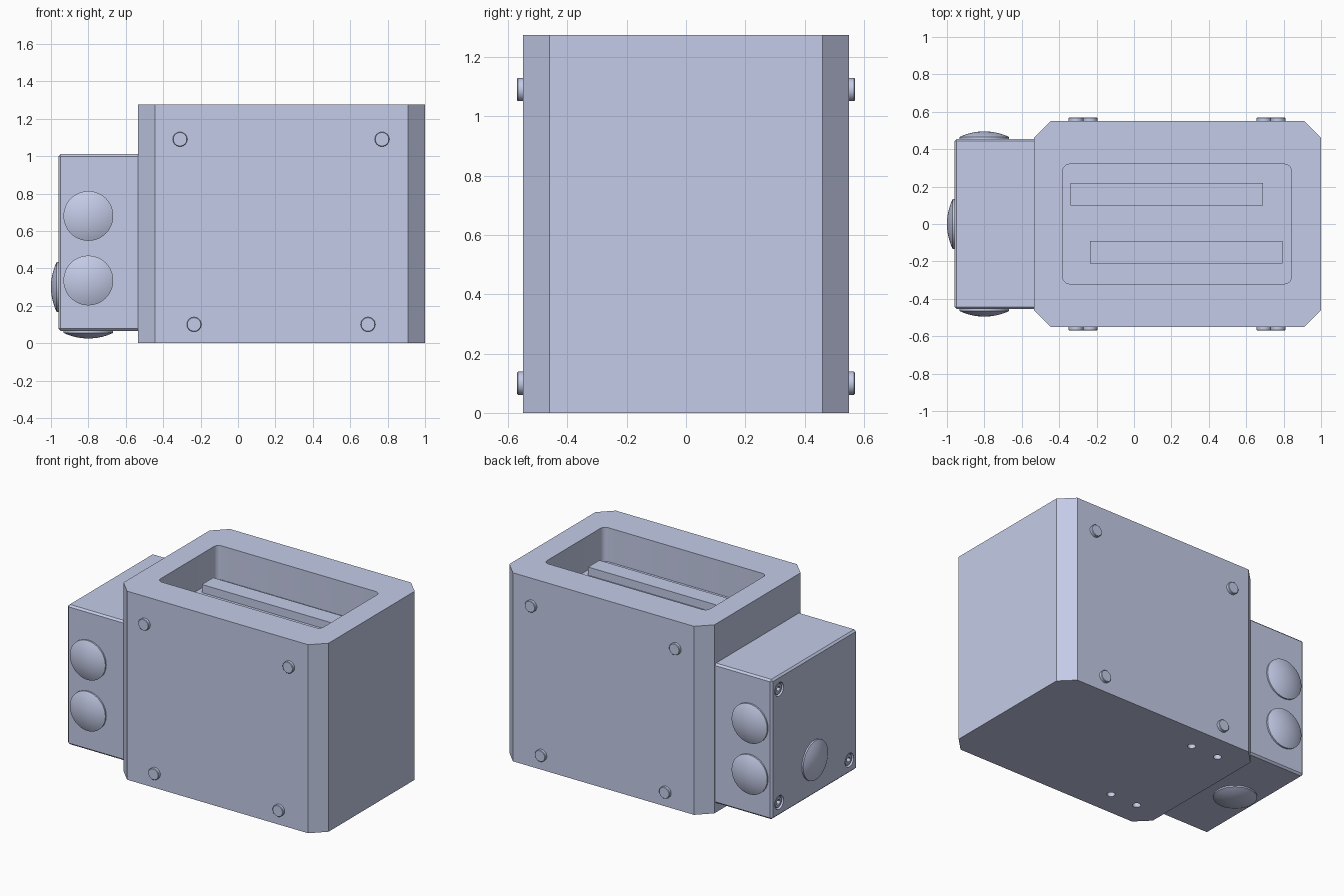
import bpy, bmesh, math
from mathutils import Vector, Matrix

cube = bpy.data.objects.get("Cube")
if cube:
    bpy.data.objects.remove(cube, do_unlink=True)

COLOUR = (0.59, 0.64, 0.855, 1)
metal = bpy.data.materials.new("pale_blue_grey")
metal.use_nodes = True
metal.diffuse_color = COLOUR
metal.node_tree.nodes["Principled BSDF"].inputs["Base Color"].default_value = COLOUR


def finish(bm, name):
    bmesh.ops.recalc_face_normals(bm, faces=bm.faces)
    mesh = bpy.data.meshes.new(name)
    bm.to_mesh(mesh)
    bm.free()
    mesh.materials.append(metal)
    obj = bpy.data.objects.new(name, mesh)
    bpy.context.collection.objects.link(obj)
    return obj


def box(name, lo, hi, bevel=0, segments=1, upright_only=False):
    lo, hi = Vector(lo), Vector(hi)
    bm = bmesh.new()
    size = Matrix.Diagonal((hi - lo).to_4d())
    bmesh.ops.create_cube(bm, size=1, matrix=Matrix.Translation((lo + hi) / 2) @ size)
    if bevel:
        edges = [e for e in bm.edges if not upright_only
                 or abs(e.verts[0].co.z - e.verts[1].co.z) > 0.01]
        bmesh.ops.bevel(bm, geom=edges, offset=bevel, segments=segments,
                        profile=0.5, affect='EDGES')
    return finish(bm, name)


def lathe(name, profile, place, direction, sides=40):
    """Spin (radius, height) points round an axis through place."""
    bm = bmesh.new()
    verts = [bm.verts.new((r, 0, h)) for r, h in profile]
    edges = [bm.edges.new(pair) for pair in zip(verts, verts[1:])]
    bmesh.ops.spin(bm, geom=verts + edges, cent=(0, 0, 0), axis=(0, 0, 1),
                   angle=math.tau, steps=sides)
    bmesh.ops.remove_doubles(bm, verts=bm.verts, dist=0.0001)
    turn = Vector(direction).to_track_quat('Z', 'Y').to_matrix().to_4x4()
    bm.transform(Matrix.Translation(place) @ turn)
    return finish(bm, name)


def drill(place, direction, radius, depth, sides=32):
    profile = [(0, -depth), (radius, -depth), (radius, 0.02), (0, 0.02)]
    return lathe("cutter", profile, place, direction, sides)


def cut(obj, cutters):
    bpy.context.view_layer.objects.active = obj
    for cutter in cutters:
        cutter.hide_render = True
        mod = obj.modifiers.new("cut", 'BOOLEAN')
        mod.operation = 'DIFFERENCE'
        mod.solver = 'EXACT'
        mod.object = cutter
        bpy.ops.object.modifier_apply(modifier=mod.name)
        bpy.data.objects.remove(cutter, do_unlink=True)


DOWN, LEFTWARD = (0, 0, -1), (-1, 0, 0)

# Main housing with chamfered uprights, top pocket and mounting holes below
housing = box("housing", (-0.535, -0.55, 0), (1, 0.55, 1.275), 0.09, upright_only=True)
cutters = [box("cutter", (-0.38, -0.32, 1.045), (0.84, 0.32, 1.4), 0.035, 5, True)]
cutters += [drill((x, y, 0), DOWN, 0.025, 0.12)
            for x in (-0.34, -0.137, 0.61, 0.815) for y in (-0.38, 0.38)]
cutters += [drill((x, 0, 0), DOWN, 0.037, 0.12) for x in (-0.34, 0.235, 0.61)]
cut(housing, cutters)

# Raised bars on the pocket floor
box("back_bar", (-0.34, 0.10, 1.03), (0.69, 0.22, 1.10))
box("front_bar", (-0.235, -0.21, 1.03), (0.795, -0.09, 1.10))

# Round studs on the front and back
stud = [(0, -0.02), (0.039, -0.02), (0.039, 0.017), (0.036, 0.02), (0, 0.02)]
for side in (-1, 1):
    for x, z in ((-0.31, 1.09), (0.77, 1.09), (-0.235, 0.10), (0.695, 0.10)):
        lathe("stud", stud, (x, side * 0.55, z), (0, side, 0), 32)

# Junction box with counterbored corner screws
junction = box("junction_box", (-0.96, -0.455, 0.065), (-0.52, 0.455, 1.01), 0.012)
corners = [(-0.96, y, z) for y in (-0.375, 0.375) for z in (0.155, 0.92)]
cut(junction, [drill(p, LEFTWARD, 0.046, 0.045) for p in corners])
for p in corners:
    head = lathe("screw_head", [(0, -0.05), (0.038, -0.05), (0.038, -0.01),
                                (0.034, -0.006), (0, -0.006)], p, LEFTWARD, 32)
    cut(head, [drill(p, LEFTWARD, 0.02, 0.03, 6)])

# Domed plugs: a short rim topped by a shallow spherical cap
RIM, RADIUS, RISE = 0.01, 0.133, 0.03
sphere = (RADIUS ** 2 + RISE ** 2) / (2 * RISE)
half = math.asin(RADIUS / sphere)
dome = [(0, -0.01), (RADIUS, -0.01)]
for i in range(9):
    a = half * (1 - i / 8)
    dome.append((sphere * math.sin(a), RIM + RISE - sphere * (1 - math.cos(a))))
for side in (-1, 1):
    for z in (0.335, 0.68):
        lathe("side_plug", dome, (-0.8, side * 0.455, z), (0, side, 0), 48)
lathe("end_plug", dome, (-0.96, 0, 0.30), LEFTWARD, 48)
lathe("bottom_plug", dome, (-0.8, 0, 0.065), DOWN, 48)

# Smooth the round surfaces, keep machined edges crisp
bpy.ops.object.select_all(action='DESELECT')
for obj in bpy.context.collection.objects:
    if obj.type == 'MESH' and metal.name in obj.data.materials:
        obj.select_set(True)
        bpy.context.view_layer.objects.active = obj
bpy.ops.object.shade_smooth_by_angle(angle=math.radians(25))
